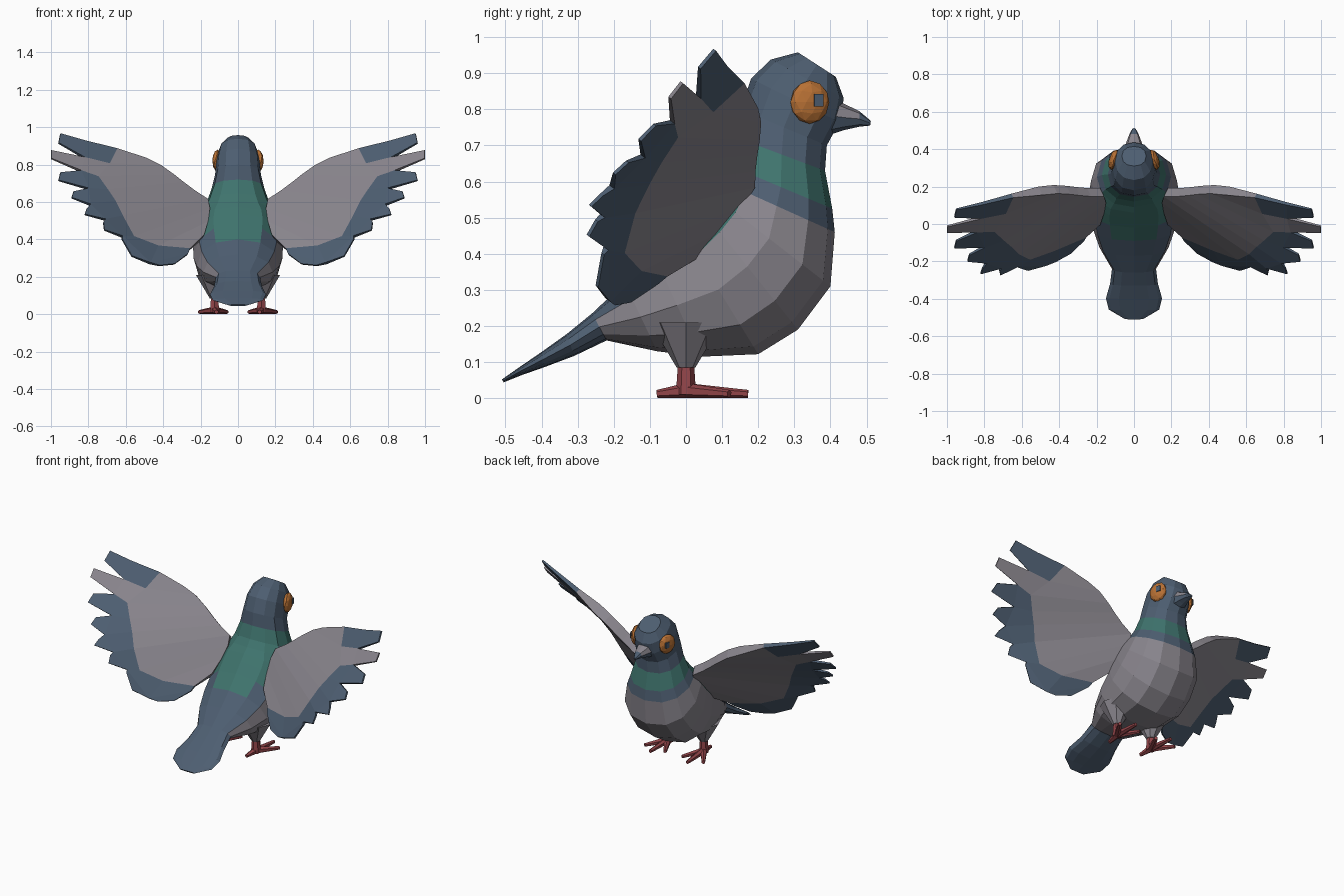
import bpy, bmesh, math
from mathutils import Vector, Matrix

if "Cube" in bpy.data.objects:
    bpy.data.objects.remove(bpy.data.objects["Cube"])

def material(name, rgb):
    m = bpy.data.materials.new(name)
    m.diffuse_color = (*rgb, 1)
    m.use_nodes = True
    m.node_tree.nodes["Principled BSDF"].inputs["Base Color"].default_value = m.diffuse_color
    return m

BLUE = material("slate blue", (0.075, 0.112, 0.165))
GRAY = material("warm gray", (0.25, 0.235, 0.265))
GREEN = material("neck green", (0.05, 0.175, 0.155))
RED = material("leg red", (0.29, 0.06, 0.068))
ORANGE = material("eye orange", (0.48, 0.165, 0.035))

def finish(bm, name, mats):
    bmesh.ops.recalc_face_normals(bm, faces=bm.faces)
    me = bpy.data.meshes.new(name)
    bm.to_mesh(me)
    bm.free()
    for m in mats:
        me.materials.append(m)
    ob = bpy.data.objects.new(name, me)
    bpy.context.collection.objects.link(ob)
    return ob

def loft(name, sections, mats, rule, sides=12, boxy=0.88):
    """Rings given by top point, bottom point (y, z) and half width."""
    bm = bmesh.new()
    rings = []
    for yt, zt, yb, zb, w in sections:
        ring = []
        for k in range(sides):
            a = 2 * math.pi * k / sides
            c = math.copysign(abs(math.cos(a)) ** boxy, math.cos(a))
            s = math.copysign(abs(math.sin(a)) ** boxy, math.sin(a))
            t = (1 - c) / 2
            ring.append(bm.verts.new((w * s, yt + (yb - yt) * t, zt + (zb - zt) * t)))
        rings.append(ring)
    for i in range(len(rings) - 1):
        for k in range(sides):
            n = (k + 1) % sides
            f = bm.faces.new((rings[i][k], rings[i][n], rings[i + 1][n], rings[i + 1][k]))
            f.material_index = rule(i, min(k, sides - 1 - k))
    bm.faces.new(rings[0]).material_index = rule(0, 0)
    bm.faces.new(rings[-1]).material_index = rule(len(rings) - 2, 0)
    return finish(bm, name, mats)

def limb(bm, p, q, r1, r2, n=6):
    p, q = Vector(p), Vector(q)
    d = q - p
    mat = Matrix.Translation((p + q) / 2) @ d.to_track_quat('Z', 'Y').to_matrix().to_4x4()
    bmesh.ops.create_cone(bm, cap_ends=True, segments=n, radius1=r1, radius2=r2,
                          depth=d.length, matrix=mat)

# Body, tail and head in one loft, from tail tip to crown
SECTIONS = [
    (-.51, .052, -.505, .044, .05), (-.46, .087, -.455, .064, .135),
    (-.40, .128, -.395, .085, .15), (-.33, .178, -.31, .117, .128),
    (-.26, .235, -.22, .16, .118), (-.17, .32, -.08, .13, .185),
    (-.09, .40, .04, .115, .22), (-.02, .48, .20, .122, .238),
    (.03, .54, .31, .19, .24), (.06, .575, .40, .31, .23),
    (.09, .605, .412, .46, .198), (.12, .645, .405, .525, .172),
    (.145, .72, .385, .63, .14), (.152, .80, .39, .70, .122),
    (.18, .885, .425, .765, .115), (.235, .938, .437, .83, .10),
    (.31, .958, .415, .89, .065)]

def body_colour(ring, side):
    if ring == 11 or (7 <= ring < 11 and side < 2) or (ring == 6 and side < 1):
        return 2
    if ring < 4 or ring >= 10 or side < 2:
        return 0
    return 1

loft("body", SECTIONS, [BLUE, GRAY, GREEN], body_colour)

# Beak, with a gray cere on top
loft("beak", [(.40, .835, .40, .73, .055), (.445, .812, .435, .742, .04),
              (.48, .795, .48, .752, .025), (.512, .768, .51, .755, .008)],
     [BLUE, GRAY], lambda i, s: 1 if i < 2 and s < 2 else 0, sides=8)

# Wings: fan of feathers, rows run from leading edge to trailing edge (x, z)
ARM = [(.50, .82), (.42, .78), (.35, .73), (.30, .69), (.24, .645),
       (.17, .60), (.16, .55), (.17, .48), (.19, .41)]
COVERT = [(.65, .88), (.69, .80), (.75, .73), (.70, .66), (.66, .60),
          (.62, .52), (.56, .41), (.43, .36), (.26, .345)]
NOTCH = [(.82, .925), (.82, .835), (.84, .765), (.80, .67), (.79, .585),
         (.71, .505), (.62, .415), (.47, .272), (.27, .32)]
TIPS = [(.95, .965), (.96, .915), (1.0, .875), (1.0, .832), (.95, .757), (.96, .715),
        (.88, .655), (.89, .622), (.81, .562), (.82, .533), (.72, .492), (.715, .45),
        (.62, .40), (.568, .31), (.42, .26), (.34, .268)]
NORMAL = Vector((.46, 1, -.74)).normalized()

def wing_point(x, z, off, side):
    sag = .09 * math.exp(-((x - .78) ** 2 + (z - .5) ** 2) / .05)
    p = Vector((x, -.197 - .46 * x + .74 * z - sag, z)) + NORMAL * off
    p.x = min(p.x, 1.0) * side
    return p

def wing(name, side):
    bm = bmesh.new()
    rows = [(ARM, .03), (COVERT, .014), (NOTCH, .009), (TIPS, .005)]
    layers = [[[bm.verts.new(wing_point(x, z, s * t, side)) for x, z in row]
               for row, t in rows] for s in (1, -1)]
    twin = {a: b for ra, rb in zip(*layers) for a, b in zip(ra, rb)}
    front = []
    arm, cov, notch, tips = layers[0]
    for i in range(8):
        tip_gray = 1 if i == 1 else 0
        for quad, m in (((arm[i], arm[i + 1], cov[i + 1], cov[i]), 1),
                        ((cov[i], cov[i + 1], notch[i + 1], notch[i]), tip_gray),
                        ((notch[i], notch[i + 1], tips[2 * i + 1], tips[2 * i]), tip_gray)):
            f = bm.faces.new(quad)
            f.material_index = m
            front.append(f)
    rim = [(e.verts[0], e.verts[1], e.link_faces[0].material_index)
           for e in bm.edges if len(e.link_faces) == 1]
    for f in front:
        bm.faces.new([twin[v] for v in reversed(f.verts)]).material_index = f.material_index
    for a, b, m in rim:
        bm.faces.new((a, b, twin[b], twin[a])).material_index = m
    finish(bm, name, [BLUE, GRAY])

for label, s in (("right", 1), ("left", -1)):
    wing(label + "_wing", s)

    # Eye: flattened faceted ball with a small pupil plate
    turn = Matrix.Rotation(s * math.radians(16), 4, 'Z')
    place = Matrix.Translation((s * .108, .343, .82)) @ turn
    bm = bmesh.new()
    bmesh.ops.create_icosphere(bm, subdivisions=2, radius=1,
                               matrix=place @ Matrix.Diagonal((.026, .056, .06, 1)))
    finish(bm, label + "_eye", [ORANGE])
    bm = bmesh.new()
    bmesh.ops.create_cube(bm, size=1, matrix=place @ Matrix.Translation((s * .024, .018, .005))
                          @ Matrix.Diagonal((.008, .026, .034, 1)))
    finish(bm, label + "_pupil", [BLUE])

    # Feathered thigh
    bm = bmesh.new()
    limb(bm, (s * .125, 0, .085), (s * .125, .0, .21), .026, .10, 8)
    finish(bm, label + "_thigh", [GRAY])

    # Shank and toes
    bm = bmesh.new()
    limb(bm, (s * .125, 0, .01), (s * .125, 0, .10), .028, .022)
    for x, y in ((.13, .172), (.205, .12), (.06, .125), (.115, -.08)):
        limb(bm, (s * .125, 0, .021), (s * x, y, .012), .021, .011)
    finish(bm, label + "_foot", [RED])
